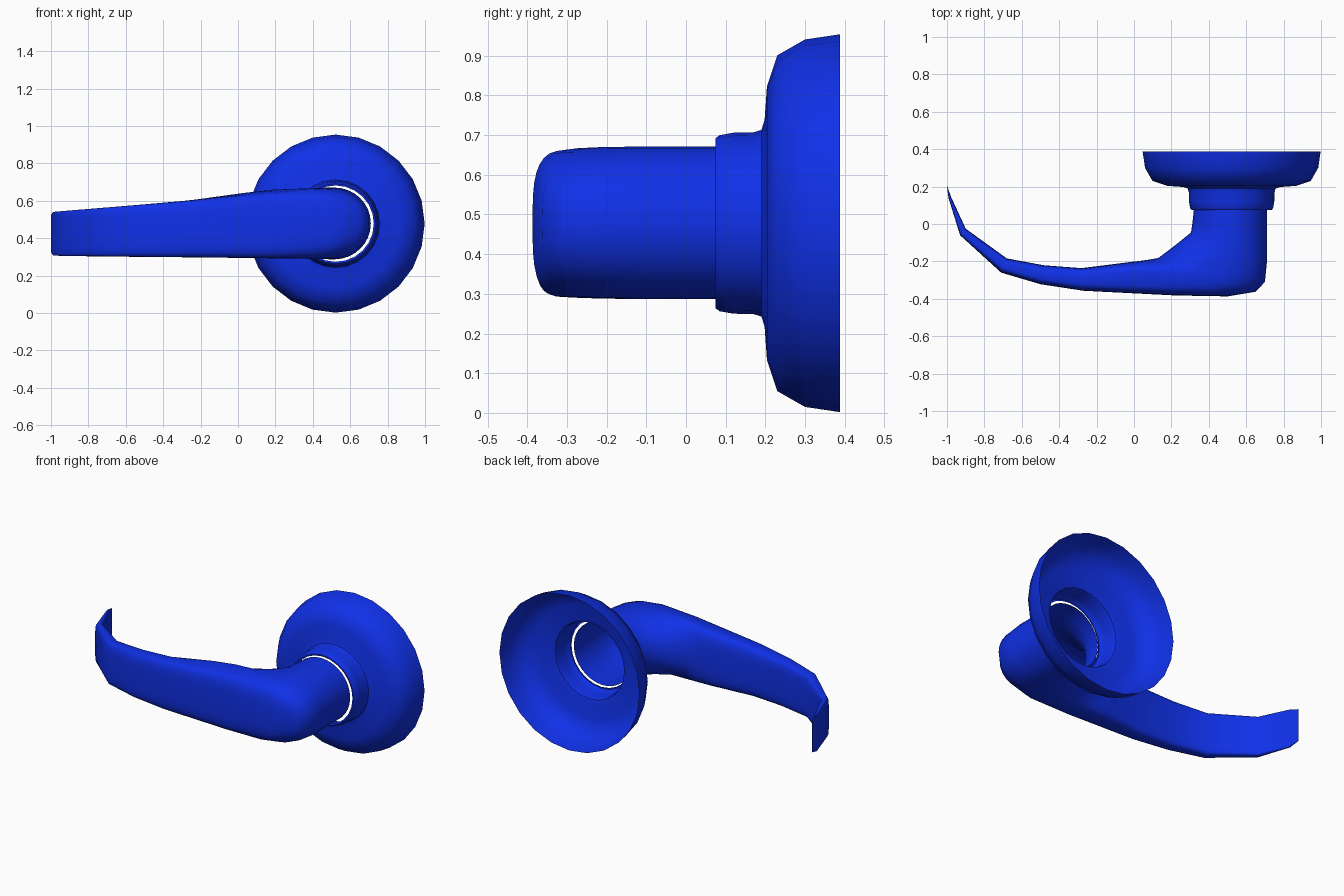
import bpy, bmesh
from math import sin, cos, pi, radians, copysign

if "Cube" in bpy.data.objects:
    bpy.data.objects.remove(bpy.data.objects["Cube"])

blue = bpy.data.materials.new("blue_finish")
blue.diffuse_color = (0.005, 0.03, 0.8, 1)
blue.use_nodes = True
blue.node_tree.nodes["Principled BSDF"].inputs["Base Color"].default_value = blue.diffuse_color


def loft(name, rings, cap_end=False):
    """Skin a list of equal-length point rings into a smooth shell."""
    bm = bmesh.new()
    loops = [[bm.verts.new(p) for p in ring] for ring in rings]
    n = len(loops[0])
    for a, b in zip(loops, loops[1:]):
        for i in range(n):
            j = (i + 1) % n
            bm.faces.new((a[i], a[j], b[j], b[i]))
    if cap_end:
        bm.faces.new(loops[-1])
    bmesh.ops.recalc_face_normals(bm, faces=bm.faces)
    mesh = bpy.data.meshes.new(name)
    bm.to_mesh(mesh)
    bm.free()
    mesh.materials.append(blue)
    obj = bpy.data.objects.new(name, mesh)
    bpy.context.collection.objects.link(obj)
    bpy.ops.object.select_all(action='DESELECT')
    obj.select_set(True)
    bpy.context.view_layer.objects.active = obj
    bpy.ops.object.shade_smooth_by_angle(angle=radians(45))
    return obj


def circle(r, y, n=24, cx=0.522, cz=0.478):
    return [(cx + r * cos(2 * pi * i / n), y, cz + r * sin(2 * pi * i / n))
            for i in range(n)]


def section(inner, outer, z0, z1, power, n=32):
    """Superellipse spanning inner to outer plan points and z0 to z1."""
    ring = []
    for i in range(n):
        t = 2 * pi * i / n
        u = copysign(abs(cos(t)) ** (2 / power), cos(t))
        v = copysign(abs(sin(t)) ** (2 / power), sin(t))
        k = (u + 1) / 2
        ring.append((inner[0] + (outer[0] - inner[0]) * k,
                     inner[1] + (outer[1] - inner[1]) * k,
                     (z0 + z1) / 2 + v * (z1 - z0) / 2))
    return ring


# Wall rose: open-backed dished shell
rose_profile = [(0.476, 0.388), (0.463, 0.30), (0.423, 0.23),
                (0.345, 0.204), (0.26, 0.198), (0.235, 0.19)]
loft("wall_rose", [circle(r, y) for r, y in rose_profile])

# Collar: short sleeve with a rolled front rim
collar_profile = [(0.235, 0.19), (0.229, 0.17), (0.228, 0.12),
                  (0.222, 0.085), (0.214, 0.074), (0.204, 0.076)]
loft("collar", [circle(r, y) for r, y in collar_profile])

# Lever: hollow neck turning through the elbow into a tapering curved blade
lever_sections = [
    ((0.32, 0.076), (0.71, 0.076), 0.287, 0.671, 2.0),
    ((0.313, 0.01), (0.71, -0.07), 0.287, 0.671, 2.0),
    ((0.305, -0.045), (0.71, -0.21), 0.287, 0.671, 2.05),
    ((0.225, -0.11), (0.70, -0.31), 0.288, 0.670, 2.15),
    ((0.13, -0.182), (0.65, -0.362), 0.290, 0.667, 2.5),
    ((0.05, -0.195), (0.50, -0.387), 0.291, 0.662, 3.3),
    ((-0.05, -0.207), (0.22, -0.382), 0.294, 0.643, 4.0),
    ((-0.28, -0.236), (-0.27, -0.357), 0.298, 0.601, 4.0),
    ((-0.48, -0.221), (-0.50, -0.322), 0.300, 0.582, 4.0),
    ((-0.68, -0.184), (-0.71, -0.26), 0.302, 0.565, 4.0),
    ((-0.90, -0.025), (-0.93, -0.06), 0.305, 0.547, 5.0),
    ((-0.978, 0.145), (-0.992, 0.14), 0.307, 0.541, 6.0),
    ((-0.998, 0.20), (-1.0, 0.20), 0.325, 0.525, 6.0),
]
loft("lever_handle", [section(*s) for s in lever_sections], cap_end=True)
